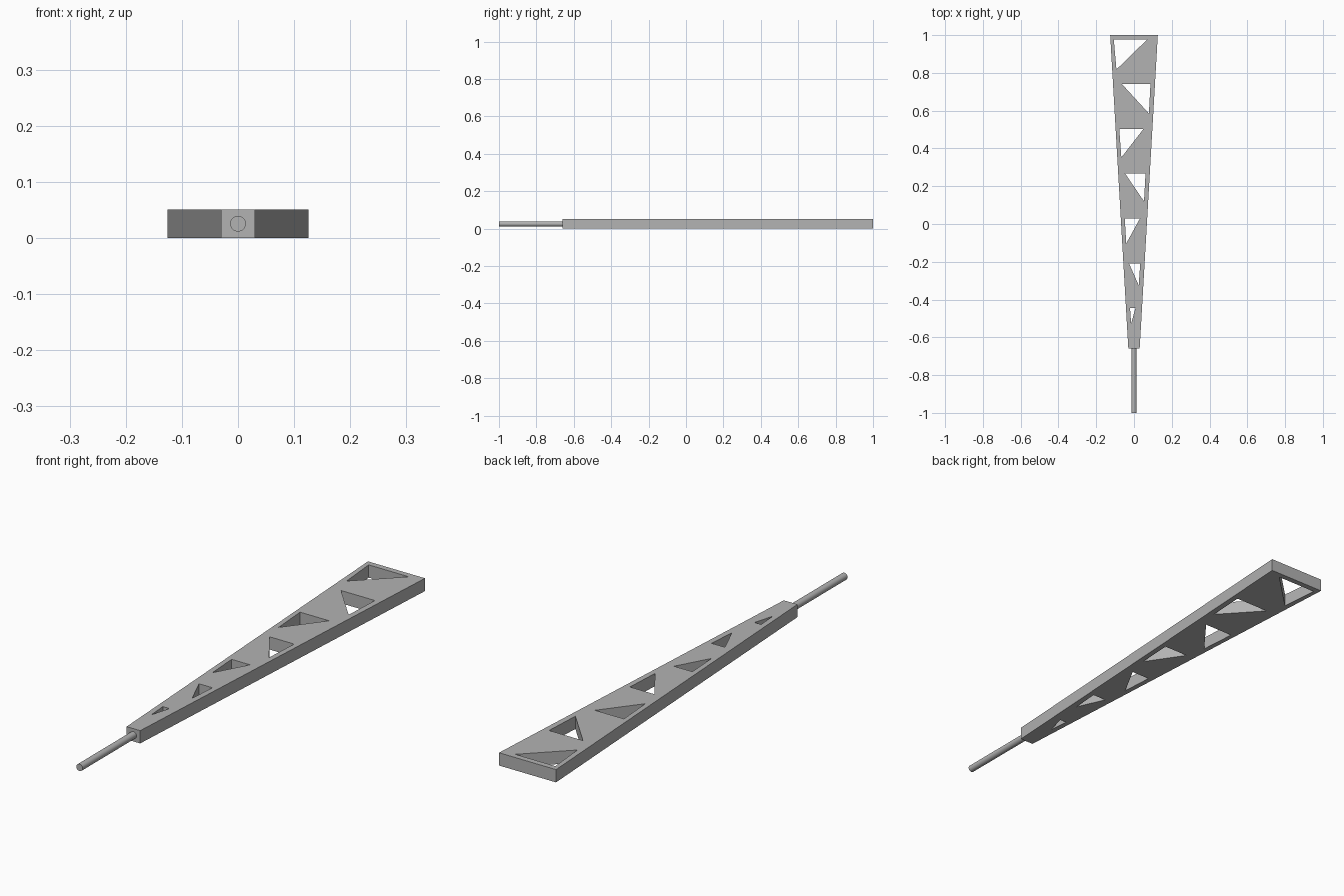
import bpy, bmesh, math

if "Cube" in bpy.data.objects:
    bpy.data.objects.remove(bpy.data.objects["Cube"])

grey = bpy.data.materials.new("plain_grey")
grey.diffuse_color = (0.45, 0.45, 0.45, 1)
grey.use_nodes = True
grey.node_tree.nodes["Principled BSDF"].inputs["Base Color"].default_value = grey.diffuse_color


def add_prisms(name, outlines, z0, z1):
    """Extrude flat outlines from z0 to z1 into one object."""
    bm = bmesh.new()
    for pts in outlines:
        face = bm.faces.new([bm.verts.new((x, y, z0)) for x, y in pts])
        out = bmesh.ops.extrude_face_region(bm, geom=[face])
        for v in out["geom"]:
            if isinstance(v, bmesh.types.BMVert):
                v.co.z = z1
    bmesh.ops.recalc_face_normals(bm, faces=bm.faces)
    mesh = bpy.data.meshes.new(name)
    bm.to_mesh(mesh)
    bm.free()
    mesh.materials.append(grey)
    obj = bpy.data.objects.new(name, mesh)
    bpy.context.collection.objects.link(obj)
    return obj


# Tapered blade, narrow at the rod end
NECK = -0.66
blade = add_prisms("tapered_blade",
                   [[(-0.03, NECK), (0.03, NECK), (0.126, 1), (-0.126, 1)]], 0, 0.051)

# Triangular windows: top edge y, left x, right x, tip x, tip y
windows = [
    (0.977, -0.107, 0.070, -0.093, 0.818),
    (0.740, -0.063, 0.087, 0.079, 0.585),
    (0.503, -0.078, 0.050, -0.067, 0.352),
    (0.267, -0.047, 0.061, 0.053, 0.120),
    (0.030, -0.049, 0.032, -0.041, -0.103),
    (-0.209, -0.026, 0.033, 0.025, -0.325),
    (-0.444, -0.021, 0.008, -0.015, -0.527),
]
cutter = add_prisms("window_cutter",
                    [[(l, y), (r, y), (tx, ty)] for y, l, r, tx, ty in windows], -0.1, 0.2)

# Cut the windows, then discard the cutter
bpy.context.view_layer.objects.active = blade
cut = blade.modifiers.new("windows", 'BOOLEAN')
cut.operation = 'DIFFERENCE'
cut.solver = 'EXACT'
cut.object = cutter
bpy.ops.object.modifier_apply(modifier=cut.name)
bpy.data.objects.remove(cutter)

# Round rod
bpy.ops.mesh.primitive_cylinder_add(vertices=32, radius=0.014, depth=NECK + 1,
                                    location=(0, (NECK - 1) / 2, 0.0255),
                                    rotation=(math.pi / 2, 0, 0))
rod = bpy.context.object
rod.name = "rod"
rod.data.materials.append(grey)
bpy.ops.object.shade_smooth_by_angle(angle=math.radians(30))
